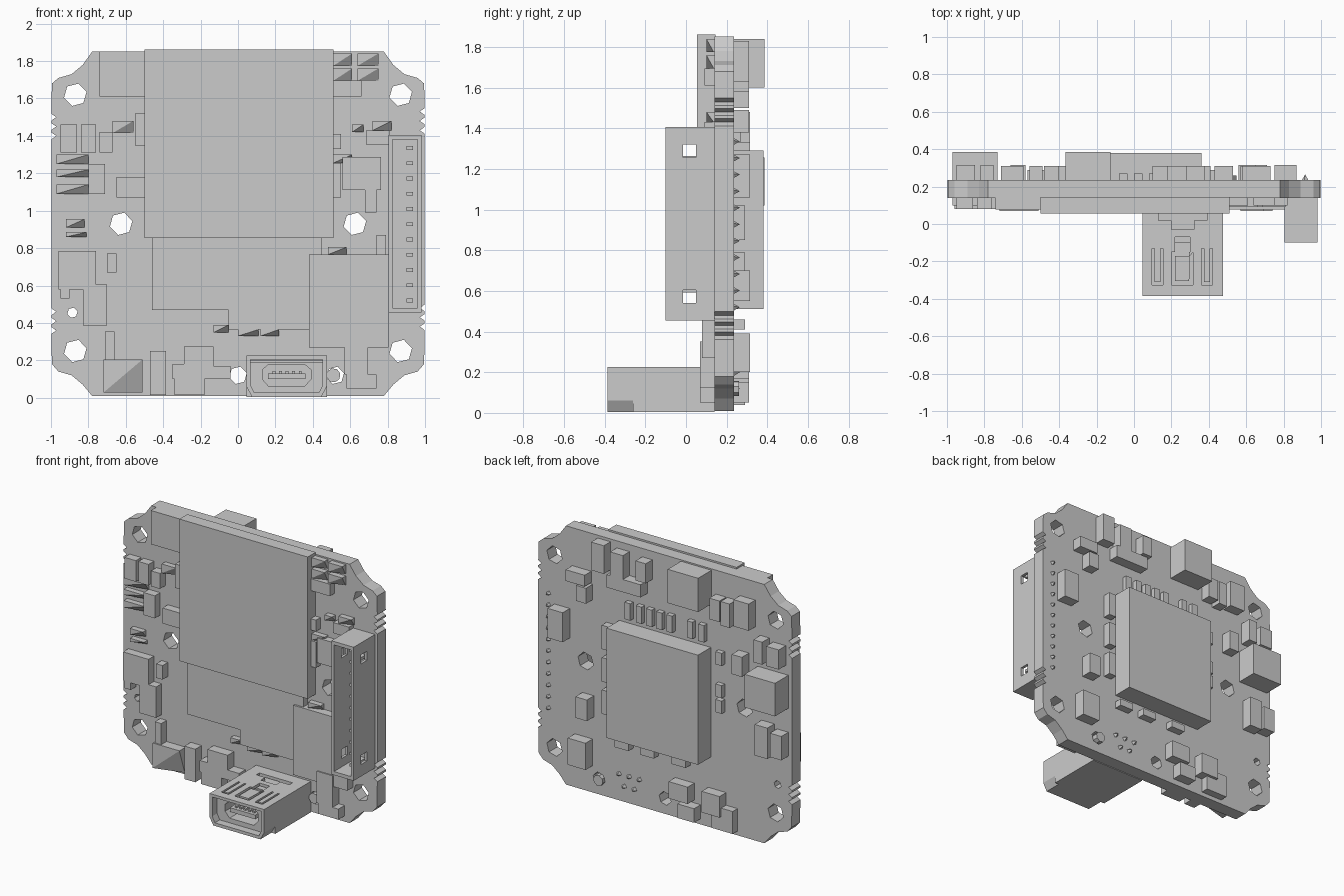
import bpy, bmesh
from math import pi, cos, sin

if "Cube" in bpy.data.objects:
    bpy.data.objects.remove(bpy.data.objects["Cube"])

FRONT, BACK = 0.14, 0.235          # board faces along y
ROT = {'X': (pi/2, 0, pi/2), 'Y': (pi/2, 0, 0), 'Z': (0, 0, 0)}


def plate(name, outline, holes, lo, hi, axis='Y'):
    """Flat outline with holes, extruded from lo to hi along an axis."""
    cu = bpy.data.curves.new(name, 'CURVE')
    cu.dimensions, cu.fill_mode = '2D', 'BOTH'
    cu.extrude = (hi - lo) / 2
    for loop in [outline] + holes:
        s = cu.splines.new('POLY')
        s.points.add(len(loop) - 1)
        for p, (a, b) in zip(s.points, loop):
            p.co = (a, b, 0, 1)
        s.use_cyclic_u = True
    tmp = bpy.data.objects.new(name + "_tmp", cu)
    bpy.context.collection.objects.link(tmp)
    bpy.context.view_layer.update()
    dg = bpy.context.evaluated_depsgraph_get()
    me = bpy.data.meshes.new_from_object(tmp.evaluated_get(dg))
    bpy.data.objects.remove(tmp)
    me.name = name
    for p in me.polygons:
        p.use_smooth = False
    ob = bpy.data.objects.new(name, me)
    bpy.context.collection.objects.link(ob)
    ob.rotation_euler = ROT[axis]
    ob.location['XYZ'.index(axis)] = (lo + hi) / 2
    return ob


def boxes(name, items, wedge=0.0):
    """Boxes (x0, x1, y0, y1, z0, z1) in one mesh; wedge slopes the lower right front corner back."""
    bm = bmesh.new()
    for x0, x1, y0, y1, z0, z1 in items:
        cube = bmesh.ops.create_cube(bm, size=1)['verts']
        for v in cube:
            corner = v.co.x > 0 and v.co.y < 0 and v.co.z < 0
            v.co = (x1 if v.co.x > 0 else x0, y1 if v.co.y > 0 else y0, z1 if v.co.z > 0 else z0)
            if corner:
                v.co.y += wedge * (y1 - y0)
    if wedge:
        bmesh.ops.triangulate(bm, faces=bm.faces)
    me = bpy.data.meshes.new(name)
    bm.to_mesh(me)
    bm.free()
    ob = bpy.data.objects.new(name, me)
    bpy.context.collection.objects.link(ob)
    return ob


def front(name, rects, y, wedge=0.0):
    return boxes(name, [(a, b, y, FRONT + .005, c, d) for a, b, c, d in rects], wedge)


def back(name, rects, y):
    return boxes(name, [(a, b, BACK - .005, y, c, d) for a, b, c, d in rects])


def ngon(x, z, r, n=6, t=0.25):
    return [(x + r*cos(t + 2*pi*i/n), z + r*sin(t + 2*pi*i/n)) for i in range(n)]


def rect(a, b, c, d):
    return [(a, c), (b, c), (b, d), (a, d)]


def pins(name, spots, r, y0, y1):
    """Small pointed solder tips."""
    bm = bmesh.new()
    for x, z in spots:
        base = [bm.verts.new((px, y0, pz)) for px, pz in ngon(x, z, r, 4)]
        tip = bm.verts.new((x, y1, z))
        bm.faces.new(base)
        for i in range(4):
            bm.faces.new((base[i], base[(i + 1) % 4], tip))
    bmesh.ops.recalc_face_normals(bm, faces=bm.faces)
    me = bpy.data.meshes.new(name)
    bm.to_mesh(me)
    bm.free()
    bpy.context.collection.objects.link(bpy.data.objects.new(name, me))


# Circuit board: scalloped corners, notched sides, mounting holes
def side(notches):
    pts = [(.78, .01), (.83, .07), (.89, .12), (.96, .14), (.995, .18)]
    for z in notches:
        pts += [(.998, z - .018), (.972, z), (.998, z + .018)]
    return pts + [(.995, 1.68), (.96, 1.71), (.89, 1.73), (.83, 1.78), (.78, 1.85)]

right = side([.38, .43, .48, 1.43, 1.48, 1.53])
left = [(-x, z) for x, z in reversed(side([.36, .41, .46, 1.40, 1.45, 1.50]))]
holes = [ngon(sx * .87, z, .062) for sx in (-1, 1) for z in (.25, 1.62)]
holes += [ngon(sx * .625, .93, .062) for sx in (-1, 1)]
holes += [ngon(-.885, .455, .028), ngon(0, .12, .048), ngon(.52, .12, .048)]
plate("circuit_board", right + left, holes, FRONT, BACK)

# Large front modules
front("main_module", [(-.5, .51, .853, 1.862)], .055)
plate("module_base", [(-.46, .853), (-.46, .47), (-.05, .47), (-.05, .365), (.38, .365),
                      (.38, .765), (.45, .765), (.45, .853)], [], .092, FRONT + .005)
front("thin_front_chips", [(.38, .805, .27, .765), (-.74, -.5, 1.61, 1.85)], .078)

# Small front chips
front("front_chips_left", [
    (-.95, -.86, 1.31, 1.46), (-.84, -.76, 1.31, 1.46), (-.74, -.67, 1.31, 1.42),
    (-.55, -.5, 1.35, 1.52), (-.8, -.71, 1.09, 1.25), (-.65, -.5, 1.07, 1.18),
    (-.96, -.76, .58, .785), (-.95, -.9, .53, .58), (-.7, -.65, .67, .77),
    (-.83, -.7, .385, .605), (-.71, -.66, .2, .355)], .08)
front("front_chips_bottom", [
    (-.47, -.385, .015, .25), (-.29, -.13, .165, .275), (-.35, -.16, .1, .18),
    (-.34, -.18, .015, .1), (-.18, -.04, .1, .17), (.57, .695, .125, .35),
    (.58, .74, .05, .125)], .07)
front("front_chips_right", [
    (.51, .66, 1.61, 1.695), (.685, .81, 1.355, 1.43), (.51, .55, 1.33, 1.41),
    (.51, .55, 1.07, 1.255), (.56, .765, 1.11, 1.287), (.68, .74, .99, 1.11),
    (.74, .79, .765, .87)], .09)

# Slanted front resistors
front("front_resistors", [
    (-.97, -.8, 1.25, 1.3), (-.97, -.8, 1.18, 1.22), (-.97, -.8, 1.09, 1.14),
    (-.92, -.82, .91, .955), (-.92, -.81, .86, .885), (-.67, -.56, 1.415, 1.48),
    (-.13, -.05, .35, .39), (0, .11, .33, .365), (.12, .22, .33, .365),
    (.51, .61, 1.775, 1.84), (.51, .61, 1.695, 1.76), (.64, .75, 1.775, 1.84),
    (.64, .75, 1.695, 1.76), (.61, .67, 1.42, 1.46), (.72, .82, 1.43, 1.48),
    (.51, .61, 1.255, 1.30), (.48, .58, .765, .805)], .1, .8)
front("front_wedge", [(-.72, -.51, .027, .205)], .07, .8)

# Large back chips
back("processor_chip", [(-.36, .36, .51, 1.29)], .38)
back("back_blocks", [(-.365, -.125, 1.6, 1.84), (-.97, -.73, 1.02, 1.255)], .385)

# Small back chips
back("back_chips_top", [
    (.43, .53, 1.63, 1.83), (.28, .38, 1.59, 1.8), (.1, .18, 1.65, 1.79),
    (.58, .73, 1.5, 1.58), (.14, .41, 1.54, 1.63), (.57, .65, 1.38, 1.49),
    (-.48, -.4, 1.53, 1.68), (-.56, -.49, 1.51, 1.68), (-.71, -.59, 1.53, 1.72)], .31)
back("back_chips_sides", [
    (-.82, -.75, 1.32, 1.48), (-.95, -.85, 1.32, 1.46), (-.66, -.58, 1.19, 1.33),
    (.75, .87, 1.06, 1.27), (.56, .65, .55, .7), (.57, .71, .2, .39),
    (-.86, -.76, .66, .88), (-.97, -.88, .68, .85)], .315)
back("back_chips_bottom", [
    (-.23, -.08, .17, .29), (-.28, -.15, .05, .15), (-.48, -.34, .14, .29)], .31)
back("back_low_chips", [(-.57, -.4, .04, .2)]
     + [(.4, .46, z, z + .17) for z in (.62, .85, 1.08)]
     + [(x, x + .11, .41, .46) for x in (-.2, .05, .25)], .29)
back("back_resistors", [(x, x + .045, 1.33, 1.45) for x in (-.33, -.24, -.08, 0, .08, .16, .25)]
     + [(-.47, -.42, z, z + .09) for z in (.86, .97, 1.2)], .27)

# Side connector: open box with latch windows
x0, x1, z0, z1, y0 = .805, .98, .455, 1.405, -.1
windows = [rect(-.015, .05, z, z + .065) for z in (.54, 1.255)]
for name, a in (("connector_wall_inner", x0), ("connector_wall_outer", x1 - .02)):
    plate(name, rect(y0, FRONT, z0, z1), windows, a, a + .02, 'X')
boxes("connector_ends_and_back", [
    (x0 + .02, x1 - .02, y0, FRONT, z0, z0 + .025), (x0 + .02, x1 - .02, y0, FRONT, z1 - .025, z1),
    (x0 + .02, x1 - .02, .1, FRONT, z0 + .025, z1 - .025)])
rows = [.52 + i * .0815 for i in range(11)]
boxes("connector_pins", [(.9, .935, -.03, .11, z - .01, z + .01) for z in rows])
pins("connector_pin_tips", [(.915, z) for z in rows], .02, BACK - .005, .265)

# USB socket: U-shaped shell with a chamfered mouth, slotted lid, inner frame and tongue
u0, u1 = .045, .475
plate("usb_shell_mouth", [(u0, .205), (u0, .06), (u0 + .03, .005), (u1 - .03, .005), (u1, .06),
                          (u1, .205), (u1 - .022, .205), (u1 - .022, .068), (u1 - .042, .027),
                          (u0 + .042, .027), (u0 + .022, .068), (u0 + .022, .205)], [], -.385, -.26)
plate("usb_shell_rear", [(u0, .205), (u0, .005), (u1, .005), (u1, .205), (u1 - .022, .205),
                         (u1 - .022, .027), (u0 + .022, .027), (u0 + .022, .205)], [], -.26, FRONT)


def spring_slot(a, b, c, d, t=.014):
    return [(a, d), (a, c), (b, c), (b, d), (b - t, d), (b - t, c + t), (a + t, c + t), (a + t, d)]

lid_slots = [spring_slot(.095, .155, -.325, -.13), spring_slot(.36, .42, -.325, -.13),
             spring_slot(.2, .315, -.325, -.15, .02), rect(.22, .3, -.17, -.07),
             [(.13, .055), (.13, .02), (.2, .02), (.2, -.03), (.32, -.03), (.32, .02), (.39, .02), (.39, .055)]]
plate("usb_lid", rect(u0, u1, -.385, FRONT), lid_slots, .205, .225, 'Z')
mouth = [(.13, .1), (.165, .06), (.355, .06), (.39, .1), (.39, .15), (.36, .175), (.16, .175), (.13, .15)]
plate("usb_inner_frame", [(u0 + .02, .19), (u0 + .02, .068), (u0 + .042, .027), (u1 - .042, .027),
                          (u1 - .02, .068), (u1 - .02, .19)], [mouth], -.33, -.08)
boxes("usb_body_and_tongue", [(u0 + .02, u1 - .02, -.1, FRONT, .025, .2), (.16, .36, -.32, -.09, .1, .13)])
boxes("usb_contacts", [(.185 + i*.035, .2 + i*.035, -.3, -.09, .128, .142) for i in range(5)])
plate("usb_peg", ngon(.51, .12, .038, 8), [], FRONT - .02, .26)
pins("usb_pin_tips", [(.2, .2), (.28, .2), (.36, .2), (.24, .12), (.32, .12)], .022, BACK - .005, .265)
